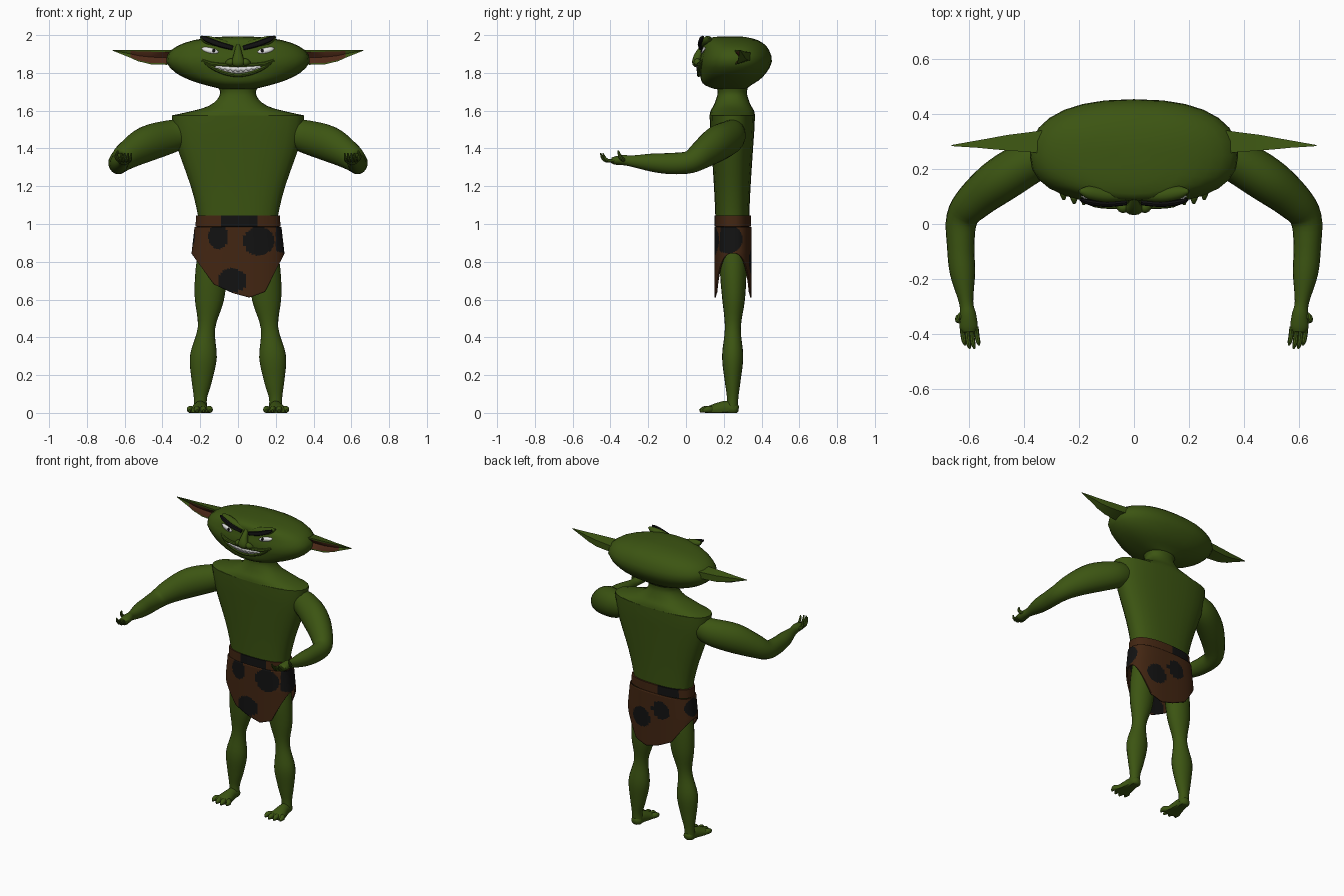
import bpy, bmesh, math
from mathutils import Vector as V
from mathutils.bvhtree import BVHTree

if "Cube" in bpy.data.objects:
    bpy.data.objects.remove(bpy.data.objects["Cube"])


def material(name, col):
    m = bpy.data.materials.new(name)
    m.diffuse_color = (*col, 1)
    m.use_nodes = True
    m.node_tree.nodes["Principled BSDF"].inputs["Base Color"].default_value = m.diffuse_color
    return m


GREEN = material("green skin", (0.045, 0.09, 0.006))
BROWN = material("brown hide", (0.055, 0.019, 0.006))
BLACK = material("black", (0.006, 0.006, 0.006))
INNER = material("inner ear", (0.075, 0.022, 0.009))
WHITE = material("white", (0.8, 0.8, 0.8))
TEETH = material("grey teeth", (0.5, 0.5, 0.48))


def finish(name, bm, mats, rule=None, thick=0, angle=40):
    bmesh.ops.recalc_face_normals(bm, faces=bm.faces)
    if rule:
        for f in bm.faces:
            f.material_index = rule(f.calc_center_median())
    me = bpy.data.meshes.new(name)
    bm.to_mesh(me)
    ob = bpy.data.objects.new(name, me)
    bpy.context.collection.objects.link(ob)
    for m in mats:
        me.materials.append(m)
    bpy.ops.object.select_all(action='DESELECT')
    ob.select_set(True)
    bpy.context.view_layer.objects.active = ob
    bpy.ops.object.shade_smooth_by_angle(angle=math.radians(angle))
    if thick:
        mod = ob.modifiers.new("thickness", 'SOLIDIFY')
        mod.thickness = thick
    return ob


def spline(rows, k):
    """Smooth rows of numbers with k steps per span (Catmull-Rom)."""
    out = []
    for i in range(len(rows) - 1):
        p = [rows[max(0, min(len(rows) - 1, i + j))] for j in (-1, 0, 1, 2)]
        for s in range(k):
            t = s / k
            out.append([b + 0.5 * t * (c - a + t * (2*a - 5*b + 4*c - d + t * (3*(b - c) + d - a)))
                        for a, b, c, d in zip(*p)])
    return out + [list(rows[-1])]


def loft(rings, caps=True):
    bm = bmesh.new()
    vs = [[bm.verts.new(p) for p in r] for r in rings]
    n = len(vs[0])
    for a, b in zip(vs, vs[1:]):
        for i in range(n):
            bm.faces.new((a[i], a[(i + 1) % n], b[(i + 1) % n], b[i]))
    if caps:
        bm.faces.new(vs[0])
        bm.faces.new(vs[-1])
    return bm


def oval(z, a, f, b, yc, n=24, e=2.5):
    """Rounded horizontal section: half width a, front y f, back y b."""
    pts = []
    for i in range(n):
        t = 2 * math.pi * i / n
        c, s = math.cos(t), math.sin(t)
        d = b - yc if s > 0 else yc - f
        pts.append(V((a * math.copysign(abs(c) ** (2 / e), c),
                      yc + d * math.copysign(abs(s) ** (2 / e), s), z)))
    return pts


def tube(name, rows, mat=GREEN, s=1, n=16, k=4, floor=False):
    """Limb through rows (x, y, z, side radius, other radius), x times s."""
    rows = [[r[0] * s, *r[1:]] for r in spline(rows, k)]
    P = [V(r[:3]) for r in rows]
    whole = (P[-1] - P[0]).normalized()
    ref = V((0, 1, 0)) if abs(whole.z) > 0.7 else V((0, 0, 1))
    rings = []
    for i, r in enumerate(rows):
        t = (P[min(i + 1, len(P) - 1)] - P[max(i - 1, 0)]).normalized()
        u = t.cross(ref).normalized()
        v = u.cross(t)
        ring = [P[i] + u * r[3] * math.cos(q) + v * r[4] * math.sin(q)
                for q in (2 * math.pi * j / n for j in range(n))]
        if floor:
            for p in ring:
                p.z = max(p.z, 0)
        rings.append(ring)
    return finish(name, loft(rings), [mat])


# torso, then shoulders and neck with a hard edge between them
body = [(.80, .19, .08), (.95, .205, .087), (1.05, .213, .09), (1.2, .25, .097),
        (1.4, .32, .11), (1.5, .343, .117), (1.575, .35, .12)]
finish("torso", loft([oval(z, a, .245 - d, .245 + d, .245) for z, a, d in spline(body, 3)]), [GREEN])
neck = [(1.575, .35, .12), (1.6, .235, .115), (1.625, .155, .10), (1.66, .11, .086),
        (1.70, .094, .077), (1.75, .12, .09)]
finish("shoulders_and_neck", loft([oval(z, a, .245 - d, .245 + d, .245, e=2.3)
                                   for z, a, d in spline(neck, 2)]), [GREEN])

# head
skull = [(1.715, .09, .15, .32), (1.735, .17, .10, .345), (1.76, .25, .08, .385),
         (1.80, .33, .075, .425), (1.86, .38, .07, .455), (1.92, .355, .085, .44),
         (1.96, .28, .088, .405), (1.983, .18, .11, .35), (1.993, .06, .18, .29)]
bm = loft([oval(z, a, f, b, .25, 28, 2.35) for z, a, f, b in spline(skull, 2)])
surface = BVHTree.FromBMesh(bm)
finish("head", bm, [GREEN])


def on_face(x, z, off):
    hit = surface.ray_cast(V((x, -1, z)), V((0, 1, 0)))[0]
    return V((x, (hit.y if hit else .12) - off, z))


def strip(name, cols, mat, off):
    """Thin plate on the face through columns (x, low z, high z)."""
    bm = bmesh.new()
    vs = [[bm.verts.new(on_face(x, z, off)) for z in (lo, hi)] for x, lo, hi in cols]
    for a, b in zip(vs, vs[1:]):
        bm.faces.new((a[0], b[0], b[1], a[1]))
    return finish(name, bm, [mat], thick=.004)


def smile(x):
    return 1.795 + 2.0 * x * x


# mouth with jagged teeth between two lips
N = 18
xs = [-.125 + .25 * i / N for i in range(N + 1)]
gap = [.038 * math.sqrt(max(0.02, 1 - (x / .126) ** 2)) for x in xs]
strip("mouth", [(x, smile(x), smile(x) + g) for x, g in zip(xs, gap)], BLACK, .006)
strip("upper_teeth", [(x, smile(x) + g * (.2 if i % 2 else .55), smile(x) + g)
                      for i, (x, g) in enumerate(zip(xs, gap))], WHITE, .013)
strip("lower_teeth", [(x, smile(x), smile(x) + g * (.35 if i % 2 else .7))
                      for i, (x, g) in enumerate(zip(xs, gap))], TEETH, .010)
for name, lift in (("lower_lip", -.006), ("upper_lip", .042)):
    rows = []
    for i in range(9):
        x = -.19 + .38 * i / 8
        rise = lift * max(0, 1 - (x / .17) ** 2)
        p = on_face(x, smile(x) + rise, .008 if abs(x) < .15 else 0)
        r = .011 if abs(x) < .15 else .006
        rows.append((*p, r, r))
    tube(name, rows, n=8, k=2)

# nose
tube("nose", [(0, .10, 1.945, .012, .015), (0, .075, 1.91, .02, .02), (0, .06, 1.875, .03, .024),
              (0, .058, 1.85, .036, .024), (0, .068, 1.835, .012, .01)], n=12, k=3)

for s, side in ((-1, "left"), (1, "right")):
    tube(side + "_nostril", [(.02, .065, 1.862, .012, .012), (.042, .06, 1.856, .02, .02),
                             (.066, .07, 1.85, .006, .006)], s=s, n=10)
    # eyes and brows
    almond = [(-.045 + .09 * i / 8, .016 * math.sqrt(max(.01, 1 - (i / 4 - 1) ** 2))) for i in range(9)]
    strip(side + "_eye", [(s * (.148 + x), 1.921 + x * .2 - h, 1.921 + x * .2 + h * .8)
                          for x, h in almond], WHITE, .007)
    strip(side + "_pupil", [(s * (.128 + x * .17), 1.918 - h * .6, 1.918 + h * .6)
                            for x, h in almond], BLACK, .012)
    tube(side + "_brow_ridge", [(.02, .105, 1.935, .02, .02), (.1, .105, 1.958, .026, .024),
                                (.165, .115, 1.975, .024, .022), (.2, .12, 1.99, .006, .006)], s=s, n=10)
    tube(side + "_eyebrow", [(.028, .078, 1.932, .01, .012), (.1, .072, 1.952, .01, .015),
                             (.165, .08, 1.977, .01, .014), (.195, .09, 1.992, .006, .006)], BLACK, s=s, n=8)

    # ear: tapering cup with a coloured hollow front
    ear = [(.31, 1.92, 1.845, .255, .345), (.38, 1.921, 1.843, .262, .335), (.46, 1.921, 1.845, .268, .325),
           (.53, 1.921, 1.862, .274, .312), (.57, 1.921, 1.88, .278, .305), (.665, 1.921, 1.918, .284, .288)]
    rings = []
    for x, hi, lo, f, b in ear:
        h = hi - lo
        rings.append([V((s * x, y, z)) for y, z in (
            (f, hi), (f, hi - h * .12), (f + (b - f) * .3, lo + h * .5), (f, lo + h * .1), (f, lo),
            (b, lo + h * .3), (b, hi - h * .15))])
    bm = loft(rings)
    bm.faces.ensure_lookup_table()
    for i in range(4):
        for j in (1, 2):
            bm.faces[i * 7 + j].material_index = 1
    finish(side + "_ear", bm, [GREEN, INNER], angle=30)

    # arm, fingers and thumb
    tube(side + "_arm", [(.27, .25, 1.49, .06, .07), (.36, .235, 1.462, .078, .088),
                         (.48, .165, 1.425, .083, .095), (.58, .085, 1.368, .07, .076),
                         (.627, .02, 1.328, .058, .06), (.632, -.08, 1.32, .05, .056),
                         (.625, -.18, 1.325, .046, .048), (.612, -.285, 1.333, .026, .03),
                         (.606, -.33, 1.338, .03, .027), (.603, -.375, 1.336, .033, .022),
                         (.602, -.395, 1.338, .022, .014)], s=s, n=20)
    for i in range(4):
        x, d = .576 + .017 * i, .012 * (i in (1, 2))
        tube(f"{side}_finger_{i + 1}",
             [(x, -.375, 1.335, .009, .010), (x - .004, -.41 - d, 1.335, .009, .009),
              (x - .008, -.43 - d, 1.35, .008, .008), (x - .011, -.44 - d, 1.375, .004, .004)],
             s=s, n=8, k=3)
    tube(side + "_thumb", [(.615, -.32, 1.335, .012, .012), (.639, -.34, 1.345, .011, .011),
                           (.643, -.352, 1.365, .009, .009), (.636, -.358, 1.388, .004, .004)], s=s, n=8, k=3)

    # leg, foot and toes
    tube(side + "_leg", [(.11, .25, .95, .085, .07), (.14, .25, .75, .085, .07), (.152, .252, .6, .077, .06),
                         (.167, .248, .45, .046, .042), (.183, .247, .3, .071, .056), (.192, .247, .17, .054, .042),
                         (.199, .247, .08, .035, .03), (.199, .245, .02, .036, .03)], s=s, n=20)
    tube(side + "_foot", [(.197, .278, .02, .015, .015), (.198, .26, .022, .034, .032),
                          (.2, .215, .022, .036, .042), (.203, .16, .015, .048, .036),
                          (.205, .12, .012, .058, .024), (.205, .105, .012, .045, .014)],
         s=s, floor=True)
    for i, (x0, x1, y1) in enumerate(((.165, .148, .085), (.19, .183, .072), (.215, .218, .076), (.243, .256, .09))):
        tube(f"{side}_toe_{i + 1}", [(x0, .135, .016, .016, .018), (x1, y1 + .025, .018, .016, .018),
                                     (x1, y1, .01, .006, .008)], s=s, n=10, floor=True)

# hide belt
finish("belt", loft([oval(z, a, .247 - d, .247 + d, .247, 96) for z, a, d in
                     ((.985, .215, .085), (.986, .225, .097), (1.044, .222, .097), (1.045, .20, .08))]),
       [BROWN, BLACK], rule=lambda c: int((-.09 < c.x < .11 and c.y < .25) or
                                          (-.17 < c.x < -.03 and c.y > .25)), angle=50)

# hide skirt: uneven hem, spots by distance
HEM = [(-.26, .86), (-.24, .84), (-.125, .68), (-.03, .635), (.06, .61), (.14, .64), (.2, .76), (.26, .88)]
FRONT = [(-.105, .935, .052, .068), (.11, .91, .083, .075), (-.03, .70, .078, .064)]
BACK = [(.10, .80, .07, .065), (-.05, .88, .065, .06)]
SIDES = [(.22, .92, .08, .075), (.26, .92, .055, .06)]


def hem(x):
    for (x0, z0), (x1, z1) in zip(HEM, HEM[1:]):
        if x <= x1:
            return z0 + (z1 - z0) * (x - x0) / (x1 - x0)
    return HEM[-1][1]


def spotted(c):
    if abs(c.x) > .2:
        spots, u = [SIDES[0 if c.x > 0 else 1]], c.y
    else:
        spots, u = (FRONT if c.y < .25 else BACK), c.x
    return int(any(((u - x) / a) ** 2 + ((c.z - z) / b) ** 2 < 1 for x, z, a, b in spots))


rings = []
for j in range(41):
    ring = []
    for p in oval(0, 1, -1, 1, 0, 144, 2.8):
        z = .985 + (hem(p.x * .242) - .985) * j / 40
        w = .23 + .016 * min(1, (.985 - z) / .14)
        ring.append(V((p.x * w, .249 + p.y * .099, z)))
    rings.append(ring)
finish("skirt", loft(rings, caps=False), [BROWN, BLACK], rule=spotted, thick=.008)
